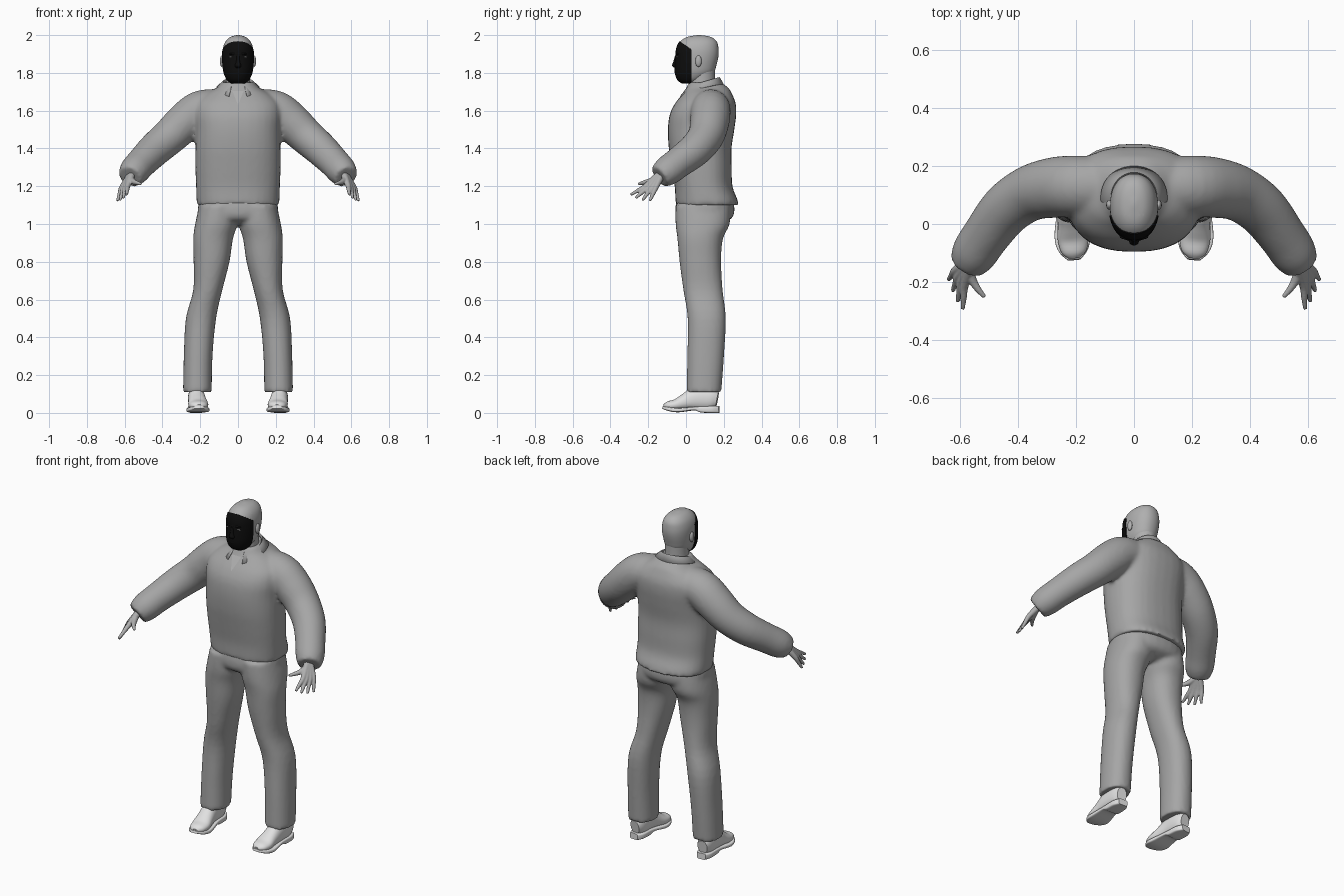
import bpy, bmesh, math
from mathutils import Vector

cube = bpy.data.objects.get("Cube")
if cube:
    bpy.data.objects.remove(cube, do_unlink=True)


def material(name, value):
    mat = bpy.data.materials.new(name)
    mat.use_nodes = True
    colour = (value, value, value, 1)
    mat.diffuse_color = colour
    bsdf = mat.node_tree.nodes["Principled BSDF"]
    bsdf.inputs["Base Color"].default_value = colour
    bsdf.inputs["Roughness"].default_value = 0.7
    return mat


CLOTH = material("grey cloth", 0.38)
SKIN = material("light grey skin", 0.43)
BLACK = material("black mask", 0.004)
SHOE = material("pale shoe leather", 0.75)
WHITE = material("white eyes", 0.8)


def curve_sections(secs, steps):
    """Smoothly interpolate sections of (x, y, z, rx, ry)."""
    rows = [secs[0]] + list(secs) + [secs[-1]]
    out = []
    for i in range(1, len(rows) - 2):
        for s in range(steps):
            t = s / steps
            out.append([
                0.5 * (2 * b + (c - a) * t + (2 * a - 5 * b + 4 * c - d) * t * t
                       + (3 * b - a - 3 * c + d) * t ** 3)
                for a, b, c, d in zip(*rows[i - 1:i + 3])])
    return out + [list(secs[-1])]


def loft(bm, secs, power=2.0, upright=False, side=1, n=32, steps=4):
    """Skin superellipse rings along a path; upright keeps the rings level."""
    rows = curve_sections(secs, steps)
    pts = [Vector(r[:3]) for r in rows]
    rings = []
    for i, row in enumerate(rows):
        u, v = Vector((1, 0, 0)), Vector((0, 1, 0))
        if not upright:
            t = (pts[min(i + 1, len(pts) - 1)] - pts[max(i - 1, 0)]).normalized()
            u = t.cross(Vector((0, 0, 1))).normalized()
            v = u.cross(t)
        ring = []
        for k in range(n):
            a = math.tau * k / n
            c, s = math.cos(a), math.sin(a)
            c = math.copysign(abs(c) ** (2 / power), c)
            s = math.copysign(abs(s) ** (2 / power), s)
            p = pts[i] + u * c * row[3] + v * s * row[4]
            ring.append(bm.verts.new((p.x * side, p.y, p.z)))
        rings.append(ring)
    for a, b in zip(rings, rings[1:]):
        for k in range(n):
            j = (k + 1) % n
            bm.faces.new((a[k], a[j], b[j], b[k]))
    bm.faces.new(rings[0])
    bm.faces.new(rings[-1])


def ball(bm, centre, size):
    made = bmesh.ops.create_uvsphere(bm, u_segments=20, v_segments=12, radius=1)
    for v in made["verts"]:
        v.co = Vector([c + s * q for c, s, q in zip(centre, size, v.co)])


def finish(bm, name, *mats, voxel=0, smooth=4):
    bmesh.ops.recalc_face_normals(bm, faces=bm.faces)
    mesh = bpy.data.meshes.new(name)
    bm.to_mesh(mesh)
    bm.free()
    for m in mats:
        mesh.materials.append(m)
    for p in mesh.polygons:
        p.use_smooth = True
    mesh.set_sharp_from_angle(angle=math.radians(50))
    obj = bpy.data.objects.new(name, mesh)
    bpy.context.collection.objects.link(obj)
    if voxel:
        mod = obj.modifiers.new("blend", "REMESH")
        mod.mode = "VOXEL"
        mod.voxel_size = voxel
        mod.use_smooth_shade = True
        mod = obj.modifiers.new("soften", "SMOOTH")
        mod.iterations = smooth
    return obj


# Jacket: torso and both sleeves blended together
bm = bmesh.new()
torso = [(1.1, .112, .218, .166), (1.13, .108, .22, .164), (1.2, .093, .222, .153),
         (1.3, .083, .226, .159), (1.4, .075, .226, .166), (1.5, .08, .226, .176),
         (1.58, .09, .232, .176), (1.64, .103, .222, .16), (1.69, .113, .17, .13),
         (1.72, .113, .115, .112), (1.75, .1, .085, .085)]
loft(bm, [(0, y, z, rx, ry) for z, y, rx, ry in torso], 2.4, True)
sleeve = [(.1, .13, 1.615, .1), (.2, .13, 1.6, .106), (.28, .125, 1.54, .104),
          (.36, .105, 1.465, .096), (.44, .05, 1.395, .09), (.51, -.04, 1.325, .082),
          (.55, -.1, 1.28, .079), (.572, -.14, 1.25, .064)]
for side in (1, -1):
    loft(bm, [s + s[3:] for s in sleeve], side=side)
finish(bm, "jacket", CLOTH, voxel=.011, smooth=6)

# Trousers: hips and both legs
bm = bmesh.new()
loft(bm, [(0, .09, 1.0, .12, .09), (0, .097, 1.03, .2, .145),
          (0, .1, 1.08, .213, .157), (0, .1, 1.14, .2, .145)], 2.3, True)
leg = [(.215, .095, .11, .076, .092), (.211, .104, .3, .076, .097),
       (.196, .11, .5, .08, .101), (.16, .09, .65, .077, .104),
       (.14, .076, .8, .095, .11), (.132, .075, .92, .105, .12),
       (.115, .088, 1.0, .112, .143), (.1, .09, 1.1, .105, .145)]
for side in (1, -1):
    loft(bm, leg, 2.2, True, side)
finish(bm, "trousers", CLOTH, voxel=.011)

# Collar: folded sheet open at the front
bm = bmesh.new()
cols = []
for i in range(41):
    a = math.radians(-155 + 310 * i / 40)
    f = (1 - math.cos(a)) / 2
    col = []
    for rx, ry, z in ((.072, .08, 1.765 - .05 * f), (.08, .088, 1.778 - .05 * f),
                      (.115, .11 + .025 * f, 1.74 - .07 * f * f)):
        col.append(bm.verts.new((rx * math.sin(a), .09 + ry * math.cos(a), z)))
    cols.append(col)
for a, b in zip(cols, cols[1:]):
    for k in range(2):
        bm.faces.new((a[k], b[k], b[k + 1], a[k + 1]))
obj = finish(bm, "collar", CLOTH)
mod = obj.modifiers.new("thickness", "SOLIDIFY")
mod.thickness = .007

# Open neckline below the throat
bm = bmesh.new()
bm.faces.new([bm.verts.new(p) for p in
              ((-.03, -.012, 1.705), (0, -.068, 1.63), (.03, -.012, 1.705))])
finish(bm, "neckline", SKIN)

# Neck
bm = bmesh.new()
loft(bm, [(0, .085, 1.68, .07, .075), (0, .085, 1.75, .064, .068),
          (0, .085, 1.84, .066, .07)], upright=True)
finish(bm, "neck", SKIN)

# Head with the raised face mask cut into its surface
bm = bmesh.new()
skull = [(1.748, .015, .035, .036), (1.765, .025, .056, .068), (1.8, .045, .073, .1),
         (1.84, .053, .08, .108), (1.89, .06, .083, .112), (1.93, .062, .08, .11),
         (1.965, .066, .067, .097), (1.99, .069, .041, .064), (2.0, .07, .006, .008)]
loft(bm, [(0, y, z, rx, ry) for z, y, rx, ry in skull], 2.2, True, n=40)
edge, edge_n = Vector((0, .03, 0)), Vector((0, 1, 0))
brow, brow_n = Vector((0, -.03, 1.965)), Vector((0, .7, 1)).normalized()
for co, no in ((edge, edge_n), (brow, brow_n)):
    bmesh.ops.bisect_plane(bm, geom=bm.verts[:] + bm.edges[:] + bm.faces[:],
                           plane_co=co, plane_no=no)
bmesh.ops.recalc_face_normals(bm, faces=bm.faces)
face = []
for f in bm.faces:
    c = f.calc_center_median()
    if (c - edge).dot(edge_n) < 0 and (c - brow).dot(brow_n) < 0:
        f.material_index = 1
        face.append(f)
rim = bmesh.ops.inset_region(bm, faces=face, thickness=.001, depth=.004)
for f in rim["faces"]:
    f.material_index = 1
finish(bm, "head", SKIN, BLACK)

# Mask features: nose, brow ridge, lips and chin
bm = bmesh.new()
loft(bm, [(0, -.05, 1.893, .008, .008), (0, -.056, 1.86, .01, .011),
          (0, -.059, 1.838, .017, .015), (0, -.052, 1.826, .012, .008)], upright=True)
ball(bm, (0, -.044, 1.9), (.05, .012, .008))
ball(bm, (0, -.05, 1.802), (.024, .01, .009))
ball(bm, (0, -.03, 1.772), (.026, .018, .014))
finish(bm, "mask_features", BLACK)

# Eyes and ears
bm = bmesh.new()
for side in (1, -1):
    ball(bm, (side * .035, -.046, 1.884), (.013, .004, .0025))
finish(bm, "eyes", WHITE)
bm = bmesh.new()
for side in (1, -1):
    ball(bm, (side * .085, .066, 1.862), (.011, .017, .03))
finish(bm, "ears", SKIN)

# Hands: fingers run from the wrist so that they merge into a palm
index = [Vector(p) for p in ((.567, -.16, 1.247), (.584, -.214, 1.2), (.59, -.293, 1.155))]
little = [Vector(p) for p in ((.583, -.138, 1.24), (.616, -.16, 1.192), (.639, -.192, 1.122))]
for side, label in ((1, "left"), (-1, "right")):
    bm = bmesh.new()
    for k in range(4):
        wrist, knuckle, tip = [a.lerp(b, k / 3) for a, b in zip(index, little)]
        if k in (1, 2):
            tip = tip + (tip - knuckle) * .12
        back = wrist + (wrist - knuckle) * .4
        loft(bm, [(*p, r, r) for p, r in ((back, .018), (wrist, .018), (knuckle, .014),
             (knuckle.lerp(tip, .5), .011), (tip, .007))], side=side, n=14)
    loft(bm, [(.57, -.15, 1.245, .016, .016), (.556, -.195, 1.226, .015, .015),
              (.535, -.228, 1.218, .011, .011), (.514, -.252, 1.212, .007, .007)],
         side=side, n=14)
    finish(bm, label + "_hand", SKIN, voxel=.004, smooth=3)

# Shoes: upper, sole and laces
upper = [(.225, .166, .07, .03, .04), (.222, .13, .075, .042, .06),
         (.22, .05, .075, .045, .06), (.215, 0, .06, .048, .045),
         (.21, -.05, .043, .053, .031), (.208, -.095, .037, .043, .024),
         (.206, -.116, .033, .02, .012)]
sole = [(.225, .176, .018, .028, .018), (.222, .14, .018, .044, .018),
        (.22, .08, .019, .046, .017), (.218, .045, .023, .048, .01),
        (.213, -.04, .015, .061, .012), (.209, -.09, .021, .051, .011),
        (.206, -.123, .029, .022, .007)]
for side, label in ((1, "left"), (-1, "right")):
    bm = bmesh.new()
    loft(bm, upper, 2.2, side=side)
    finish(bm, label + "_shoe", SHOE)
    bm = bmesh.new()
    loft(bm, sole, 5, side=side)
    finish(bm, label + "_sole", SHOE)
    bm = bmesh.new()
    for k in range(3):
        y, z = .005 - .02 * k, .107 - .012 * k
        loft(bm, [(.215 + dx, y, z - abs(dx) * .45, .004, .004)
                  for dx in (-.028, 0, .028)], side=side, n=8)
    finish(bm, label + "_laces", SHOE)
